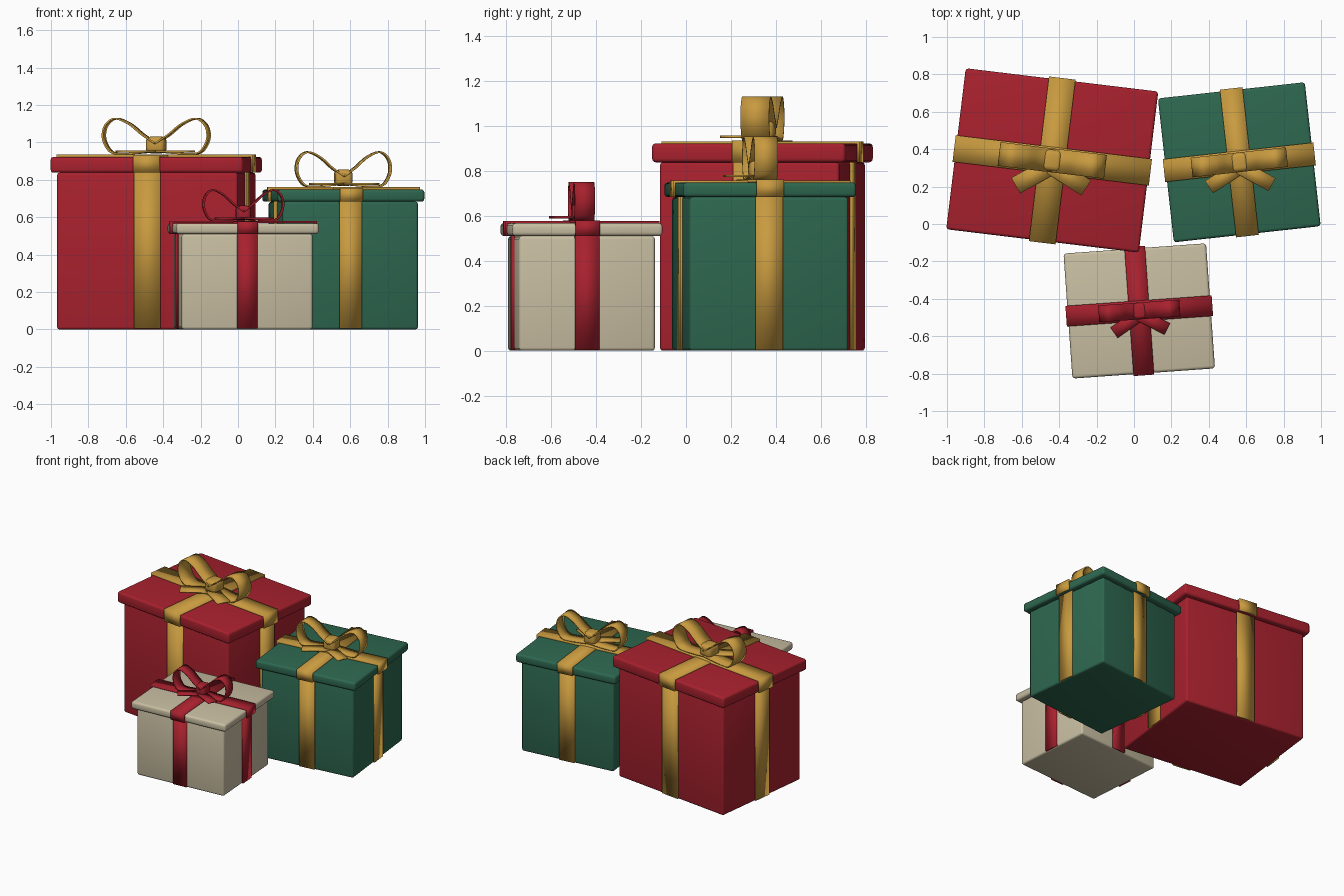
import bpy, bmesh, math
from mathutils import Vector, Matrix

cube = bpy.data.objects.get("Cube")
if cube:
    bpy.data.objects.remove(cube)


def material(name, rgb):
    m = bpy.data.materials.new(name)
    m.use_nodes = True
    m.diffuse_color = (*rgb, 1)
    bsdf = m.node_tree.nodes["Principled BSDF"]
    bsdf.inputs["Base Color"].default_value = (*rgb, 1)
    bsdf.inputs["Roughness"].default_value = 0.6
    return m


RED = material("deep red", (0.39, 0.015, 0.027))
GREEN = material("forest green", (0.027, 0.138, 0.08))
GOLD = material("gold", (0.58, 0.325, 0.05))
CREAM = material("cream", (0.58, 0.515, 0.36))


def finish(bm, name, mat, place):
    """Turn a bmesh into a placed, coloured object."""
    bmesh.ops.recalc_face_normals(bm, faces=bm.faces)
    mesh = bpy.data.meshes.new(name)
    bm.to_mesh(mesh)
    bm.free()
    mesh.materials.append(mat)
    obj = bpy.data.objects.new(name, mesh)
    bpy.context.collection.objects.link(obj)
    obj.matrix_world = place
    return obj


def smooth(obj):
    bpy.ops.object.select_all(action="DESELECT")
    obj.select_set(True)
    bpy.context.view_layer.objects.active = obj
    bpy.ops.object.shade_smooth_by_angle(angle=math.radians(40))


def box(name, size, z, mat, place, bevel):
    """Rounded box whose underside is at z."""
    bm = bmesh.new()
    bmesh.ops.create_cube(bm, size=1)
    bmesh.ops.scale(bm, vec=size, verts=bm.verts)
    bmesh.ops.translate(bm, vec=(0, 0, z + size[2] / 2), verts=bm.verts)
    bmesh.ops.bevel(bm, geom=bm.edges[:], offset=bevel, segments=3,
                    profile=0.5, affect="EDGES")
    obj = finish(bm, name, mat, place)
    smooth(obj)
    return obj


def strip(name, path, width, thick, mat, place):
    """Band that follows an (x, z) path, with its width along y."""
    bm = bmesh.new()
    rows = [[bm.verts.new((x, s * width / 2, z)) for s in (-1, 1)] for x, z in path]
    for a, b in zip(rows, rows[1:]):
        bm.faces.new((a[0], a[1], b[1], b[0]))
    obj = finish(bm, name, mat, place)
    mod = obj.modifiers.new("Thickness", "SOLIDIFY")
    mod.thickness, mod.offset, mod.use_even_offset = thick, 0, True
    smooth(obj)
    return obj


def rounded(points, steps=7):
    """Smooth path through the points."""
    pts = [Vector(p) for p in points]
    pts = [2 * pts[0] - pts[1]] + pts + [2 * pts[-1] - pts[-2]]
    out = []
    for a, b, c, d in zip(pts, pts[1:], pts[2:], pts[3:]):
        for i in range(steps):
            t = i / steps
            out.append((2 * b + (c - a) * t + (2 * a - 5 * b + 4 * c - d) * t * t
                        + (3 * b - a - 3 * c + d) * t ** 3) / 2)
    return out + [pts[-2]]


# Side outline of one bow loop, as fractions of its reach and height
LOOP = [(0, 0.32), (0.25, 0.56), (0.5, 0.85), (0.77, 1), (0.95, 0.82),
        (1, 0.52), (0.94, 0.24), (0.8, 0.05), (0.5, 0.04), (0, 0.1)]


def gift(label, centre, turn, lid, lid_z, wrap, trim, band, bow, tail_turn):
    w, d = lid
    low, top = lid_z
    place = Matrix.Translation((*centre, 0)) @ Matrix.Rotation(math.radians(turn), 4, "Z")
    bw, bd = w - 0.063, d - 0.063
    thick = 0.012

    # Box and lid
    box(label + "_box", (bw, bd, low), 0, wrap, place, 0.014)
    box(label + "_lid", (w, d, top - low), low, wrap, place, 0.016)

    # Ribbons over the lid and down the four sides
    for axis, angle, body, cover, lift in (("cross", 0, bw, w, 0.007),
                                           ("long", 90, bd, d, 0.003)):
        spin = place @ Matrix.Rotation(math.radians(angle), 4, "Z")
        e, z = cover / 2 + 0.004, top + lift
        strip(f"{label}_{axis}_lid_ribbon", [(-e, low), (-e, z), (e, z), (e, low)],
              band, thick, trim, spin)
        for side, s in (("left", 1), ("right", -1)):
            x = s * (body / 2 + 0.003)
            strip(f"{label}_{axis}_{side}_ribbon", [(x, 0.004), (x, low)],
                  band, thick, trim, spin)

    # Bow loops
    reach, height, depth = bow
    base = place @ Matrix.Translation((0, 0, top + 0.01))
    for side, s in (("left", 1), ("right", -1)):
        path = rounded([(s * x * reach, z * height) for x, z in LOOP])
        strip(f"{label}_{side}_bow_loop", path, depth, 0.009, trim, base)

        # Flat bow tails splayed toward the front
        slope = math.radians(-s * 31 + tail_turn)
        if s < 0:
            slope += math.pi
        tail = base @ Matrix.Translation((0, -0.1 * reach, 0)) @ Matrix.Rotation(slope, 4, "Z")
        strip(f"{label}_{side}_bow_tail", [(0, 0.1 * height), (0.78 * reach, 0.1 * height)],
              depth * 0.75, 0.01, trim, tail)

    # Knot
    k = reach * 0.37
    box(label + "_knot", (k, k * 1.1, height * 0.46), top + 0.1 * height,
        trim, place, k * 0.25)


gift("large_gift", (-0.437, 0.34), -6.9, (1.037, 0.867), (0.838, 0.922),
     RED, GOLD, 0.143, (0.282, 0.195, 0.128), 5)
gift("medium_gift", (0.563, 0.33), 6.3, (0.79, 0.774), (0.683, 0.748),
     GREEN, GOLD, 0.122, (0.252, 0.19, 0.105), -4)
gift("small_gift", (0.028, -0.465), 4.1, (0.764, 0.67), (0.51, 0.567),
     CREAM, RED, 0.11, (0.213, 0.168, 0.09), 0)
